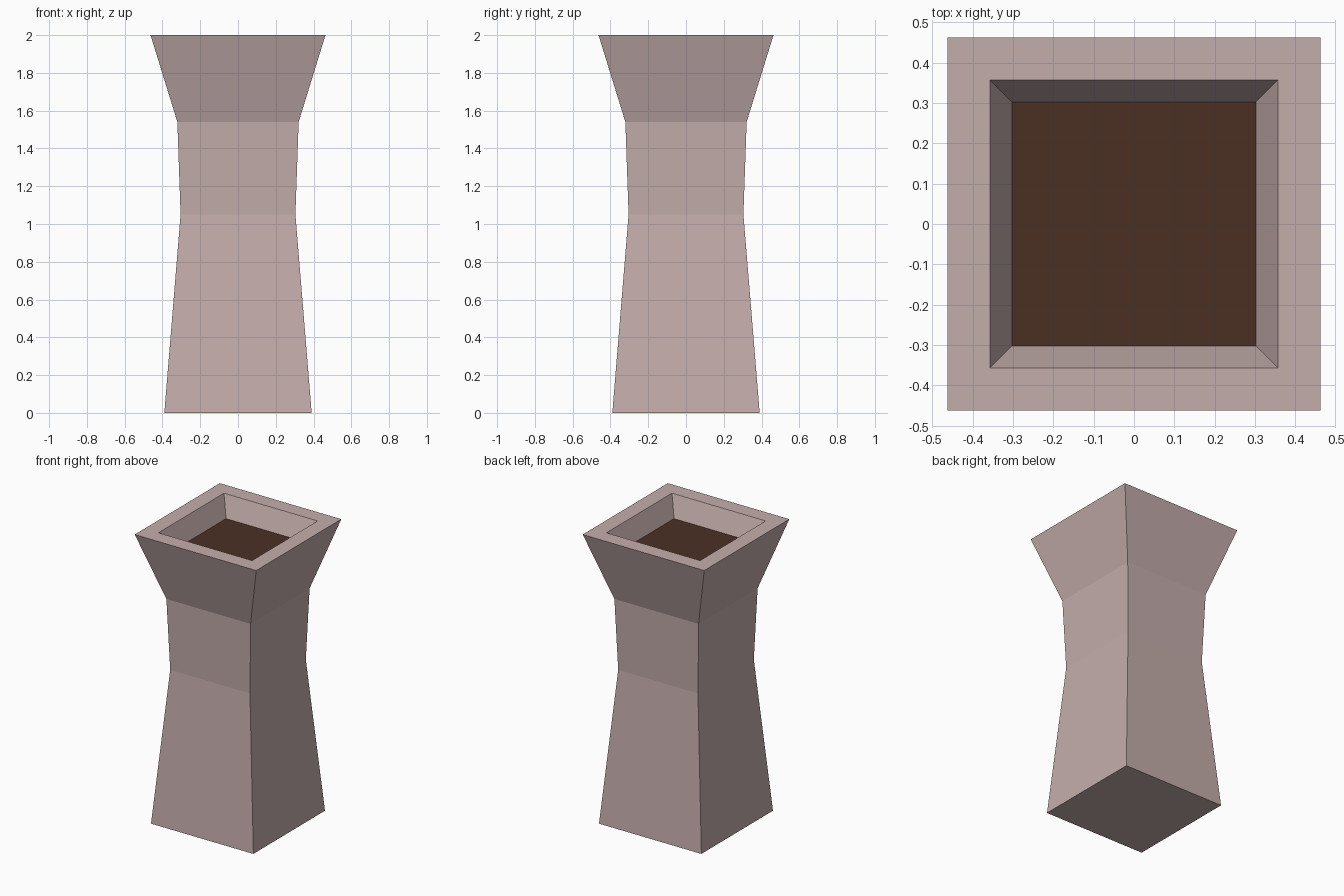
import bpy, bmesh

if "Cube" in bpy.data.objects:
    bpy.data.objects.remove(bpy.data.objects["Cube"])


def material(name, rgb):
    m = bpy.data.materials.new(name)
    m.diffuse_color = (*rgb, 1)
    m.use_nodes = True
    m.node_tree.nodes["Principled BSDF"].inputs["Base Color"].default_value = m.diffuse_color
    return m


def ring(bm, half, z):
    return [bm.verts.new((x * half, y * half, z))
            for x, y in ((-1, -1), (1, -1), (1, 1), (-1, 1))]


def finish(bm, name, mat):
    bmesh.ops.recalc_face_normals(bm, faces=bm.faces)
    mesh = bpy.data.meshes.new(name)
    bm.to_mesh(mesh)
    bm.free()
    mesh.materials.append(mat)
    obj = bpy.data.objects.new(name, mesh)
    bpy.context.collection.objects.link(obj)


clay = material("dusty_pink_clay", (0.55, 0.42, 0.41))
earth = material("dark_brown_soil", (0.07, 0.03, 0.017))

SOIL_Z, SOIL_HALF = 1.86, 0.303

# Planter: square profile (half width, height), up the outside and into the basin
profile = [(0.39, 0), (0.304, 1.05), (0.321, 1.54), (0.463, 2),
           (0.357, 2), (SOIL_HALF, SOIL_Z)]
bm = bmesh.new()
rings = [ring(bm, half, z) for half, z in profile]
for a, b in zip(rings, rings[1:]):
    for i in range(4):
        j = (i + 1) % 4
        bm.faces.new((a[i], a[j], b[j], b[i]))
bm.faces.new(rings[0][::-1])
finish(bm, "planter", clay)

# Soil: flat square filling the basin
bm = bmesh.new()
bm.faces.new(ring(bm, SOIL_HALF, SOIL_Z))
finish(bm, "soil", earth)
